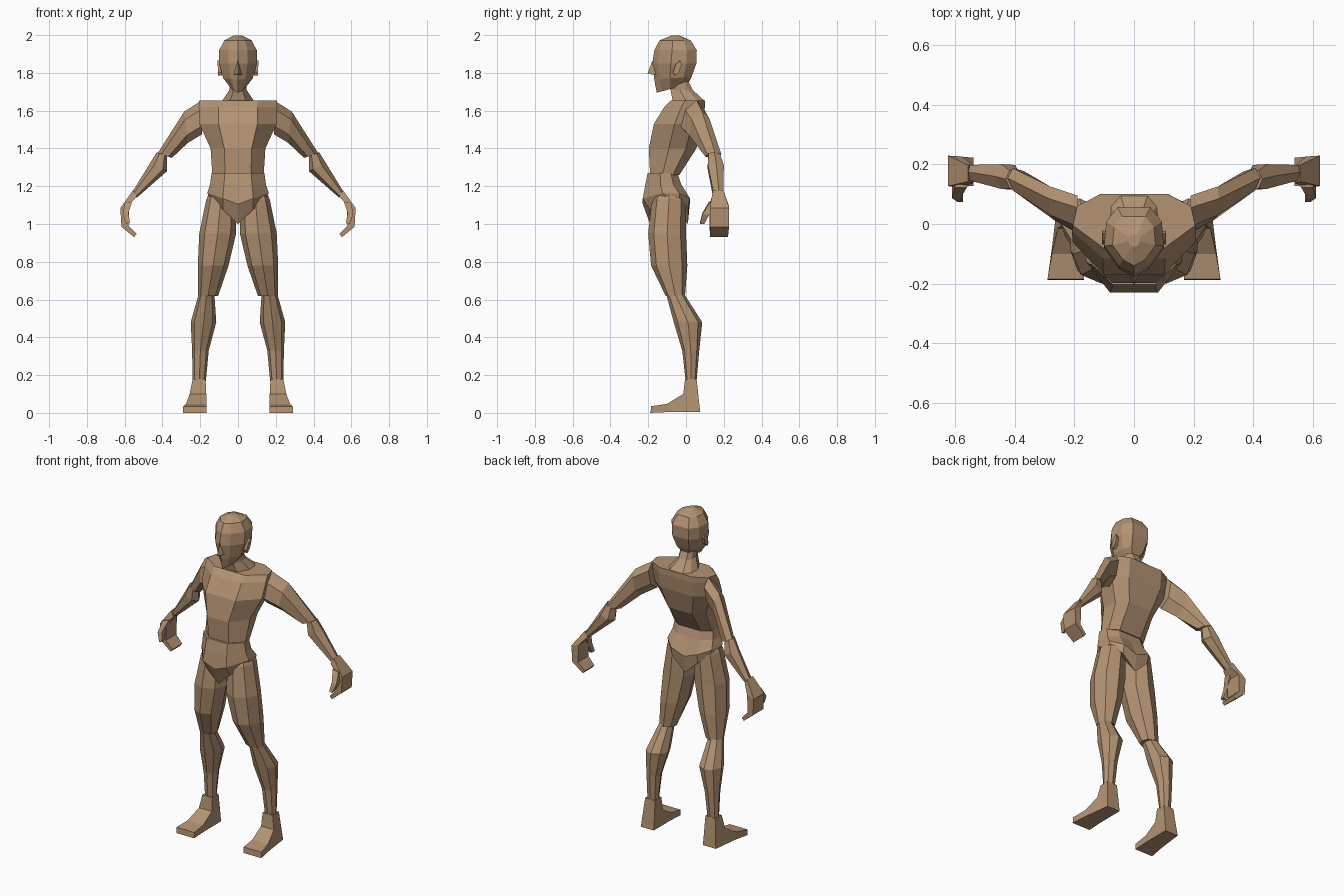
import bpy, bmesh, math
from mathutils import Vector

skin = bpy.data.materials.new("skin")
skin.diffuse_color = (0.45, 0.29, 0.17, 1)


def loft(name, rings, mirror=False):
    """Skin a list of equal-length point rings and cap both ends."""
    bm = bmesh.new()
    loops = [[bm.verts.new(p) for p in r] for r in rings]
    n = len(loops[0])
    for a, b in zip(loops, loops[1:]):
        for i in range(n):
            j = (i + 1) % n
            bm.faces.new((a[i], a[j], b[j], b[i]))
    bm.faces.new(loops[0])
    bm.faces.new(loops[-1])
    bmesh.ops.recalc_face_normals(bm, faces=bm.faces)
    me = bpy.data.meshes.new(name)
    bm.to_mesh(me)
    bm.free()
    me.materials.append(skin)
    ob = bpy.data.objects.new(name, me)
    bpy.context.collection.objects.link(ob)
    if mirror:
        ob.modifiers.new("mirror", 'MIRROR').use_mirror_merge = False


def body(z, w, front, back, recede=0.0, tilt=0.0, drop=0.0):
    """Ten-sided body section; recede points the front, drop makes a V."""
    half = [(0, 0), (.5, recede), (1, .42), (.93, .78), (.55, 1), (0, 1)]
    half += [(-x, t) for x, t in half[4:0:-1]]
    return [(x * w, front + t * (back - front), z + tilt * t - drop * (1 - abs(x)))
            for x, t in half]


def oval(a, b, side, n=6):
    """Oval section spanning point a to point b, widened by the side vector."""
    a, b, s = Vector(a), Vector(b), Vector(side)
    if n == 4:
        return [a - s, a + s, b + s, b - s]
    c, u = (a + b) / 2, (a - b) / 2
    return [c + u * math.cos(2 * math.pi * i / n) + s * math.sin(2 * math.pi * i / n)
            for i in range(n)]


def leg_ring(z, x0, x1, front, back):
    x = (x0 + x1) / 2
    return oval((x, front, z), (x, back, z), ((x1 - x0) / 2, 0, 0), 8)


def arm_ring(ax, az, bx, bz, ay, by, r, n=6):
    return oval((ax, ay, az), (bx, by, bz), (0, r, 0), n)


def foot_ring(x0, x1, ay, az, by, bz):
    x = (x0 + x1) / 2
    return oval((x, ay, az), (x, by, bz), ((x1 - x0) / 2, 0, 0), 4)


# Head, nose and ears
loft("head", [body(1.695, .033, -.155, .01, .15, .045),
              body(1.765, .078, -.168, .03, .15, .015),
              body(1.85, .1, -.178, .055, .12),
              body(1.92, .1, -.168, .057, .12),
              body(1.972, .072, -.14, .025, .12),
              body(1.998, .02, -.075, -.035)])
loft("nose", [[(-.02, -.16, 1.79), (.02, -.16, 1.79), (0, -.204, 1.795)],
              [(-.008, -.165, 1.865), (.008, -.165, 1.865), (0, -.178, 1.865)]])
loft("ear", [oval((.085, -.06, 1.785), (.085, -.035, 1.865), (0, .018, 0)),
             oval((.106, -.06, 1.785), (.108, -.03, 1.865), (0, .018, 0))], True)

# Neck, torso and pelvis
loft("neck", [body(1.76, .046, -.085, .01),
              body(1.71, .046, -.082, .035),
              body(1.65, .085, -.07, .1)])
loft("torso", [body(1.655, .205, -.08, .1),
               body(1.62, .208, -.115, .1),
               body(1.53, .205, -.17, .09),
               body(1.40, .145, -.197, .055),
               body(1.26, .136, -.19, -.035)])
loft("pelvis", [body(1.27, .14, -.203, -.045),
                body(1.21, .148, -.215, -.025),
                body(1.165, .162, -.229, .02, drop=.06),
                body(1.15, .158, -.19, .01, drop=.15)])

# Arms
loft("upper_arm", [arm_ring(.19, 1.655, .19, 1.475, .055, .01, .06),
                   arm_ring(.285, 1.595, .265, 1.43, .085, .055, .055),
                   arm_ring(.425, 1.375, .35, 1.35, .155, .135, .043)], True)
loft("forearm", [arm_ring(.43, 1.38, .375, 1.36, .15, .145, .035),
                 arm_ring(.467, 1.32, .375, 1.28, .16, .155, .048),
                 arm_ring(.562, 1.165, .535, 1.14, .175, .165, .029)], True)
loft("hand", [arm_ring(.556, 1.178, .537, 1.145, .17, .165, .028, 4),
              arm_ring(.623, 1.085, .575, 1.10, .178, .175, .051, 4),
              arm_ring(.617, .985, .58, .992, .177, .175, .051, 4),
              arm_ring(.55, .93, .537, .947, .175, .175, .047, 4)], True)
loft("thumb", [arm_ring(.60, 1.11, .56, 1.12, .145, .145, .022, 4),
               arm_ring(.61, 1.05, .58, 1.06, .105, .105, .018, 4),
               arm_ring(.59, 1.0, .572, 1.005, .085, .085, .012, 4)], True)

# Legs
loft("thigh", [leg_ring(1.17, .03, .15, -.16, -.02),
               leg_ring(1.13, .015, .168, -.18, 0),
               leg_ring(.95, .01, .205, -.2, 0),
               leg_ring(.78, .05, .213, -.185, .007),
               leg_ring(.62, .105, .212, -.108, -.005)], True)
loft("shin", [leg_ring(.63, .125, .208, -.105, -.01),
              leg_ring(.48, .115, .25, -.065, .086),
              leg_ring(.33, .155, .243, -.02, .07),
              leg_ring(.17, .17, .24, -.002, .056)], True)
loft("foot", [foot_ring(.172, .24, -.005, .18, .056, .18),
              foot_ring(.168, .256, -.015, .1, .075, .005),
              foot_ring(.168, .275, -.1, .048, -.08, .005),
              foot_ring(.168, .29, -.185, .035, -.188, 0)], True)
